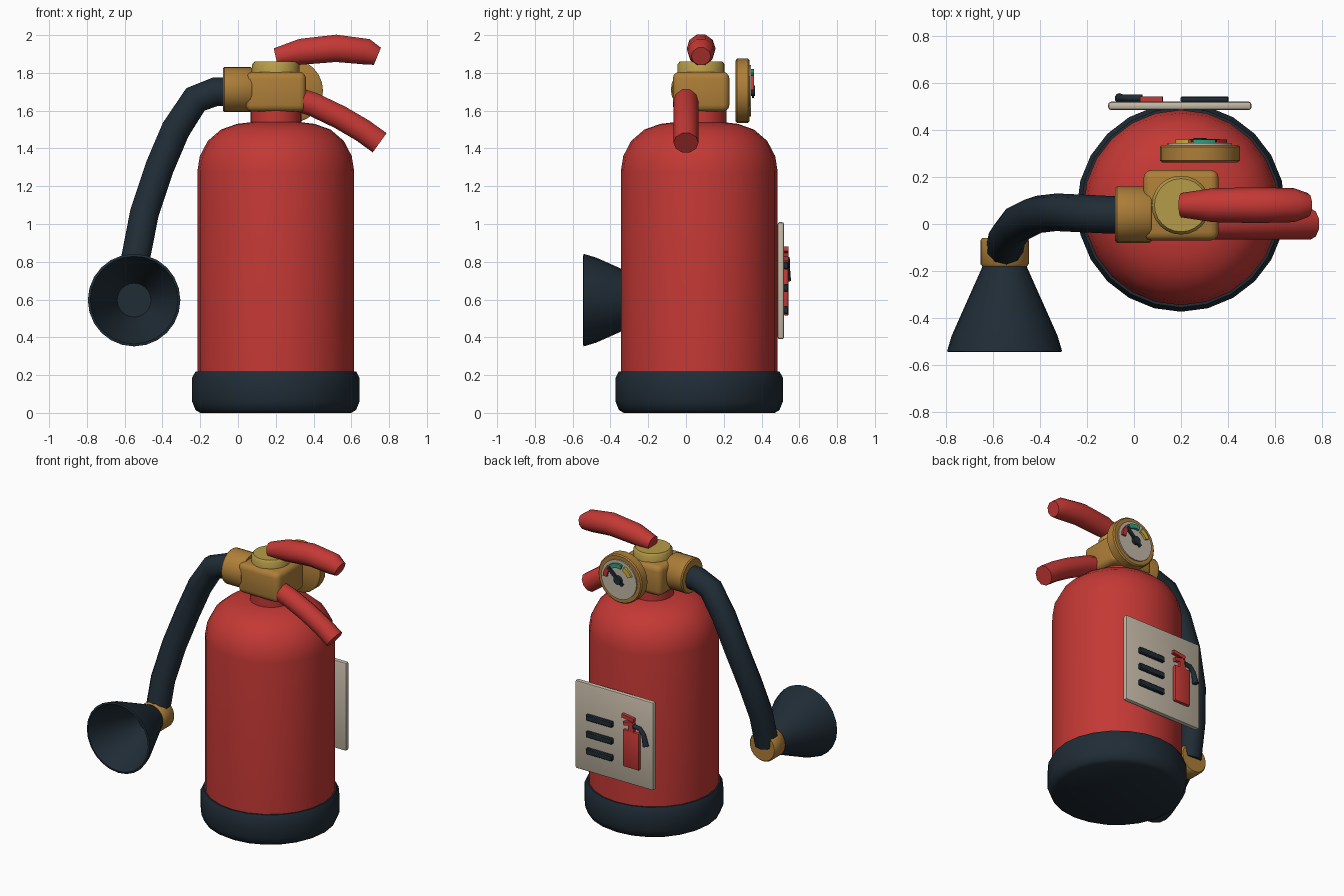
import bpy, bmesh
from math import sin, cos, pi, radians
from mathutils import Matrix, Vector

if "Cube" in bpy.data.objects:
    bpy.data.objects.remove(bpy.data.objects["Cube"])


def mat(name, rgb):
    m = bpy.data.materials.new(name)
    m.diffuse_color = (*rgb, 1)
    m.use_nodes = True
    m.node_tree.nodes["Principled BSDF"].inputs["Base Color"].default_value = m.diffuse_color
    return m


RED = mat("red_paint", (0.55, 0.04, 0.035))
DARK = mat("dark_rubber", (0.014, 0.025, 0.036))
BRASS = mat("brass", (0.42, 0.21, 0.04))
GOLD = mat("pale_brass", (0.47, 0.33, 0.065))
CREAM = mat("cream", (0.55, 0.48, 0.38))
GREEN = mat("green", (0.03, 0.35, 0.2))
YELLOW = mat("yellow", (0.65, 0.45, 0.05))

AXES = {"z": Matrix.Identity(4),
        "x": Matrix.Rotation(pi / 2, 4, "Y"),
        "y": Matrix.Rotation(-pi / 2, 4, "X")}


def finish(ob, material, angle=40):
    ob.data.materials.clear()
    ob.data.materials.append(material)
    bpy.ops.object.select_all(action="DESELECT")
    ob.select_set(True)
    bpy.context.view_layer.objects.active = ob
    bpy.ops.object.shade_smooth_by_angle(angle=radians(angle))
    return ob


def from_bmesh(name, bm, material, angle=40):
    bmesh.ops.recalc_face_normals(bm, faces=bm.faces)
    me = bpy.data.meshes.new(name)
    bm.to_mesh(me)
    bm.free()
    ob = bpy.data.objects.new(name, me)
    bpy.context.collection.objects.link(ob)
    return finish(ob, material, angle)


def lathe(name, profile, origin, material, axis="z", n=24):
    """Revolve (radius, height) points; both ends are capped."""
    bm = bmesh.new()
    rings = [[bm.verts.new((r * cos(2 * pi * i / n), r * sin(2 * pi * i / n), h))
              for i in range(n)] for r, h in profile]
    for a, b in zip(rings, rings[1:]):
        for i in range(n):
            j = (i + 1) % n
            bm.faces.new((a[i], a[j], b[j], b[i]))
    bm.faces.new(rings[0])
    bm.faces.new(rings[-1])
    bm.transform(Matrix.Translation(origin) @ AXES[axis])
    return from_bmesh(name, bm, material)


def box(name, center, size, material, bevel=0.0, seg=2, turn=0):
    bm = bmesh.new()
    bmesh.ops.create_cube(bm, size=1)
    bm.transform(Matrix.Diagonal((*size, 1)))
    if bevel:
        bmesh.ops.bevel(bm, geom=bm.edges[:], offset=bevel, segments=seg,
                        profile=0.5, affect="EDGES")
    bm.transform(Matrix.Translation(center) @ Matrix.Rotation(radians(turn), 4, "Y"))
    return from_bmesh(name, bm, material)


def tube(name, points, radius, material, scales=None):
    cu = bpy.data.curves.new(name, "CURVE")
    cu.dimensions = "3D"
    cu.bevel_depth, cu.bevel_resolution, cu.use_fill_caps = radius, 3, True
    sp = cu.splines.new("POLY")
    sp.points.add(len(points) - 1)
    for i, p in enumerate(points):
        sp.points[i].co = (*p, 1)
        sp.points[i].radius = scales[i] if scales else 1
    ob = bpy.data.objects.new(name, cu)
    bpy.context.collection.objects.link(ob)
    bpy.ops.object.select_all(action="DESELECT")
    ob.select_set(True)
    bpy.context.view_layer.objects.active = ob
    bpy.ops.object.convert(target="MESH")
    return finish(bpy.context.view_layer.objects.active, material, 50)


def arc_mark(name, center, r0, r1, a0, a1, depth, material, n=6):
    """Flat curved bar in the xz plane, thickened along y."""
    bm = bmesh.new()
    ang = [radians(a0 + (a1 - a0) * i / n) for i in range(n + 1)]
    pts = [(r1, a) for a in ang] + [(r0, a) for a in reversed(ang)]
    f = bm.faces.new([bm.verts.new((r * cos(a), 0, r * sin(a))) for r, a in pts])
    ext = bmesh.ops.extrude_face_region(bm, geom=[f])["geom"]
    bmesh.ops.translate(bm, vec=(0, depth, 0),
                        verts=[v for v in ext if isinstance(v, bmesh.types.BMVert)])
    bm.transform(Matrix.Translation(center))
    return from_bmesh(name, bm, material)


# Tank, foot ring and neck
tank = (0.2, 0.07, 0)
lathe("foot", [(0.40, 0), (0.425, 0.015), (0.443, 0.06), (0.443, 0.185), (0.425, 0.22)], tank, DARK)
lathe("tank", [(0.415, 0.15), (0.415, 1.28), (0.402, 1.36), (0.36, 1.44), (0.29, 1.50),
               (0.205, 1.53), (0.12, 1.54)], tank, RED)
lathe("neck", [(0.135, 1.5), (0.135, 1.64)], (0.2, 0.08, 0), RED)

# Valve block, cap and hose fitting
box("valve_block", (0.2, 0.08, 1.70), (0.32, 0.30, 0.21), BRASS, 0.035, 3)
lathe("valve_cap", [(0.125, 1.78), (0.125, 1.845), (0.113, 1.86)], (0.2, 0.08, 0), GOLD)
lathe("hose_fitting", [(0.113, -0.08), (0.12, -0.072), (0.12, 0.065), (0.113, 0.075)],
      (0, 0.04, 1.712), BRASS, "x")

# Handles
tube("upper_handle", [(0.20, 0.08, 1.882), (0.335, 0.08, 1.912), (0.52, 0.08, 1.930),
                      (0.68, 0.08, 1.912), (0.738, 0.08, 1.888)],
     0.076, RED, [0.68, 0.95, 1, 0.95, 0.68])
tube("lower_handle", [(0.30, 0, 1.665), (0.40, 0, 1.632), (0.54, 0, 1.565),
                      (0.66, 0, 1.495), (0.75, 0, 1.43)], 0.066, RED)

# Hose
tube("hose", [(-0.05, 0.04, 1.70), (-0.12, 0.04, 1.70), (-0.225, 0.045, 1.66), (-0.33, 0.05, 1.50),
              (-0.415, 0.04, 1.30), (-0.495, 0.0, 1.06), (-0.54, -0.06, 0.83),
              (-0.55, -0.11, 0.61)], 0.08, DARK)

# Horn: collar plus a hollow flared shell
horn = (-0.55, 0, 0.597)
lathe("horn_collar", [(0.095, -0.18), (0.103, -0.17), (0.103, -0.07), (0.095, -0.06)], horn, BRASS, "y")
lathe("horn", [(0.087, -0.165), (0.165, -0.34), (0.225, -0.475), (0.245, -0.542), (0.232, -0.545),
               (0.205, -0.475), (0.145, -0.34), (0.09, -0.20)], horn, DARK, "y")

# Pressure gauge
g = Vector((0.28, 0, 1.705))
lathe("gauge_rim", [(0.16, 0.262), (0.17, 0.27), (0.17, 0.328), (0.162, 0.336), (0.135, 0.336)],
      g, BRASS, "y")
lathe("gauge_face", [(0.137, 0.32), (0.137, 0.345)], g, CREAM, "y")
for label, a0, a1, material in [("red", 2, 45, RED), ("green", 55, 105, GREEN),
                                ("yellow", 115, 155, YELLOW)]:
    arc_mark(label + "_gauge_zone", g + Vector((0, 0.34, 0)), 0.085, 0.115, a0, a1, 0.02, material)
lathe("needle_hub", [(0.028, 0.34), (0.028, 0.365)], g, DARK, "y", 16)
box("gauge_needle", g + Vector((0.02, 0.355, 0.02)), (0.15, 0.012, 0.024), DARK, turn=-42)

# Instruction plate with bars and a small pictogram
box("plate", (0.195, 0.502, 0.70), (0.61, 0.036, 0.62), CREAM, 0.013)
for i in range(3):
    box(f"plate_bar_{i + 1}", (0.30, 0.53, 0.78 - 0.118 * i), (0.205, 0.026, 0.042), DARK, 0.006, 1)
box("icon_tank", (0.05, 0.53, 0.645), (0.125, 0.026, 0.26), RED, 0.008)
box("icon_neck", (0.05, 0.53, 0.80), (0.045, 0.024, 0.07), RED)
box("icon_lower_handle", (0.075, 0.53, 0.825), (0.07, 0.024, 0.024), RED, turn=15)
box("icon_upper_handle", (0.075, 0.53, 0.862), (0.095, 0.024, 0.025), RED, turn=-8)
tube("icon_hose", [(0.035, 0.535, 0.815), (-0.015, 0.535, 0.81), (-0.045, 0.535, 0.775),
                   (-0.062, 0.535, 0.70)], 0.015, DARK, [1, 1, 1, 1.4])
